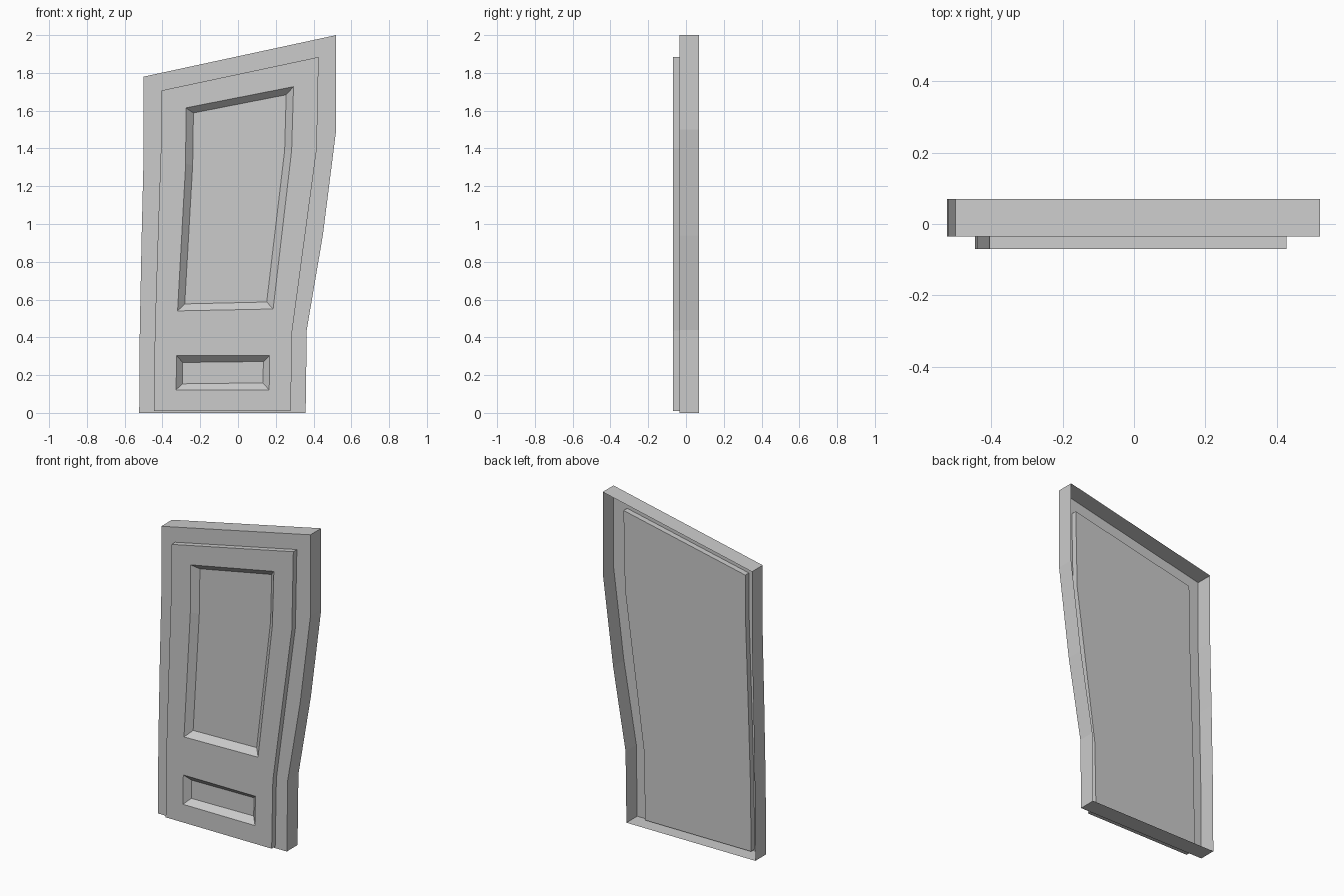
import bpy, bmesh

if "Cube" in bpy.data.objects:
    bpy.data.objects.remove(bpy.data.objects["Cube"])

FRONT, STEP, REAR, BACK = -0.07, -0.035, 0.0, 0.07


def loft(name, loops, cap_start=False, cap_end=False):
    """Skin a series of (xz profile, y) loops with equal point counts."""
    bm = bmesh.new()
    rings = [[bm.verts.new((x, y, z)) for x, z in prof] for prof, y in loops]
    for a, b in zip(rings, rings[1:]):
        for i in range(len(a)):
            j = (i + 1) % len(a)
            bm.faces.new((a[i], a[j], b[j], b[i]))
    if cap_start:
        bm.faces.new(rings[0])
    if cap_end:
        bm.faces.new(rings[-1])
    bmesh.ops.recalc_face_normals(bm, faces=bm.faces)
    mesh = bpy.data.meshes.new(name)
    bm.to_mesh(mesh)
    bm.free()
    obj = bpy.data.objects.new(name, mesh)
    bpy.context.collection.objects.link(obj)
    return obj


# Crooked outlines, up the left side and down the right
outer = [(-0.523, 0), (-0.52, 0.44), (-0.51, 0.94), (-0.5, 1.35), (-0.5, 1.78),
         (0.52, 2.0), (0.52, 1.5), (0.449, 0.94), (0.364, 0.44), (0.358, 0)]
inner = [(-0.445, 0.01), (-0.44, 0.44), (-0.424, 0.94), (-0.408, 1.4), (-0.405, 1.707),
         (0.427, 1.884), (0.417, 1.4), (0.355, 0.94), (0.287, 0.435), (0.279, 0.01)]

# Door frame: thin shell with a front flange, open at the back
loft("door_frame", [(inner, STEP), (outer, STEP), (outer, BACK)])

# Raised door panel
panel = loft("door_panel", [(inner, FRONT), (inner, REAR)], True, True)

# Bevelled recesses: rim and floor profiles
recesses = {
    "upper_recess_cutter": (
        [(-0.32, 0.54), (-0.277, 1.32), (-0.276, 1.615), (0.294, 1.727), (0.284, 1.39), (0.186, 0.55)],
        [(-0.282, 0.577), (-0.24, 1.31), (-0.236, 1.588), (0.255, 1.684), (0.247, 1.39), (0.152, 0.587)]),
    "lower_recess_cutter": (
        [(-0.328, 0.122), (-0.325, 0.304), (0.168, 0.304), (0.165, 0.122)],
        [(-0.294, 0.154), (-0.293, 0.267), (0.135, 0.272), (0.131, 0.159)]),
}
for name, (rim, floor) in recesses.items():
    cutter = loft(name, [(rim, FRONT - 0.05), (rim, FRONT), (floor, STEP)], True, True)
    cutter.hide_render = True
    cutter.hide_set(True)
    mod = panel.modifiers.new(name, 'BOOLEAN')
    mod.operation = 'DIFFERENCE'
    mod.solver = 'EXACT'
    mod.object = cutter
